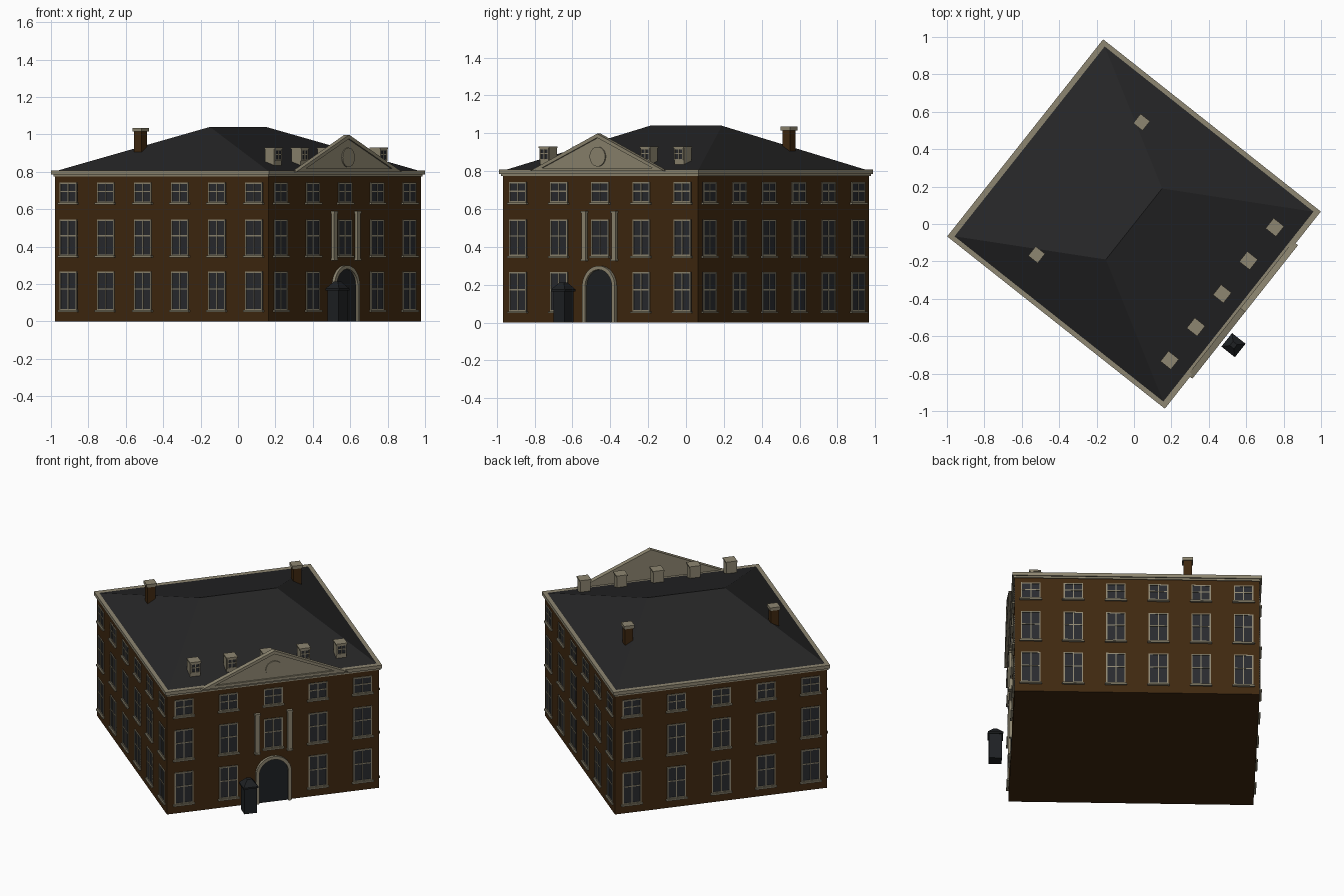
import bpy, bmesh, math
from mathutils import Matrix, Vector

if "Cube" in bpy.data.objects:
    bpy.data.objects.remove(bpy.data.objects["Cube"], do_unlink=True)


def material(name, r, g, b):
    m = bpy.data.materials.new(name)
    m.use_nodes = True
    m.diffuse_color = (r, g, b, 1)
    m.node_tree.nodes["Principled BSDF"].inputs["Base Color"].default_value = (r, g, b, 1)
    return m


BRICK = material("brown brick", 0.05, 0.021, 0.005)
STONE = material("cream stone", 0.27, 0.24, 0.165)
SLATE = material("dark slate", 0.019, 0.019, 0.02)
GLASS = material("dark glass", 0.022, 0.024, 0.028)
PAINT = material("black paint", 0.013, 0.015, 0.017)

# The building stands turned on its plot; +x is the entrance direction
TURN = math.radians(-38.35)
HU, HV = 0.728, 0.658        # half size of the walls
EAVE = 0.014
TOP = 0.808                  # top of the cornice


class Part:
    """Collects simple solids in a turned frame and makes one object."""

    def __init__(self, name, mat, angle=0.0):
        self.name, self.mat = name, mat
        self.bm = bmesh.new()
        self.frame = Matrix.Rotation(TURN + angle, 4, 'Z')

    def box(self, x, y, z):
        size = [b - a for a, b in (x, y, z)]
        mid = [(a + b) / 2 for a, b in (x, y, z)]
        bmesh.ops.create_cube(self.bm, size=1,
                              matrix=Matrix.Translation(mid) @ Matrix.Diagonal((*size, 1)))

    def prism(self, outline, x0, x1):
        """Extrude a (y, z) outline outward from x0 to x1."""
        face = self.bm.faces.new([self.bm.verts.new((x0, y, z)) for y, z in outline])
        new = bmesh.ops.extrude_face_region(self.bm, geom=[face])["geom"]
        bmesh.ops.translate(self.bm, vec=(x1 - x0, 0, 0),
                            verts=[v for v in new if isinstance(v, bmesh.types.BMVert)])

    def band(self, outer, inner, x0, x1):
        """Extrude the strip between two matching (y, z) lines."""
        for i in range(len(outer) - 1):
            self.prism([outer[i], outer[i + 1], inner[i + 1], inner[i]], x0, x1)

    def hull(self, points):
        verts = [self.bm.verts.new(p) for p in points]
        bmesh.ops.convex_hull(self.bm, input=verts)

    def done(self):
        bmesh.ops.recalc_face_normals(self.bm, faces=self.bm.faces)
        self.bm.transform(self.frame)
        mesh = bpy.data.meshes.new(self.name)
        self.bm.to_mesh(mesh)
        self.bm.free()
        mesh.materials.append(self.mat)
        obj = bpy.data.objects.new(self.name, mesh)
        bpy.context.collection.objects.link(obj)
        return obj


def rect(hx, hy, z):
    return [(sx * hx, sy * hy, z) for sx in (-1, 1) for sy in (-1, 1)]


def arch(r, spring, steps=20):
    curve = [(r * math.cos(math.pi * i / steps), spring + r * math.sin(math.pi * i / steps))
             for i in range(steps + 1)]
    return [(r, 0)] + curve + [(-r, 0)]


# Walls, cornice and hipped roof
walls = Part("brick_walls", BRICK)
walls.box((-HU, HU), (-HV, HV), (0, 0.79))
walls.done()

cornice = Part("cornice", STONE)
for out, z in ((0.006, (0.775, 0.786)), (EAVE, (0.786, TOP))):
    cornice.box((-HU - out, HU + out), (-HV - out, HV + out), z)
cornice.done()

roof = Part("hipped_roof", SLATE)
roof.hull(rect(HU - 0.004, HV - 0.004, TOP - 0.004) + [(0, -0.242, 1.04), (0, 0.242, 1.04)])
roof.done()


# Windows: glass plate, frame, crossing bars and sill
def window(glass, frame, sill, d, y, z0, z1, w):
    h, t = w / 2, 0.007
    glass.box((d - 0.01, d + 0.002), (y - h, y + h), (z0, z1))
    face = (d - 0.01, d + 0.006)
    for s in (-1, 1):
        frame.box(face, sorted((y + s * h, y + s * (h - t))), (z0, z1))
    frame.box(face, (y - 0.003, y + 0.003), (z0, z1))
    bar = z0 + (z1 - z0) * 0.55
    for a, b in ((z0, z0 + t), (z1 - t, z1), (bar - 0.003, bar + 0.003)):
        frame.box(face, (y - h, y + h), (a, b))
    if sill:
        frame.box((d - 0.01, d + 0.014), (y - h - 0.008, y + h + 0.008), (z0 - 0.01, z0))


ROWS = ((0.06, 0.267), (0.352, 0.545), (0.635, 0.742))
SIDES = (("entrance", 0, HU, 5, 0.277), ("left", 90, HV, 6, 0.253),
         ("rear", 180, HU, 5, 0.277), ("right", 270, HV, 6, 0.253))
for side, angle, dist, count, step in SIDES:
    glass = Part(side + "_window_glass", GLASS, math.radians(angle))
    frame = Part(side + "_window_frames", STONE, math.radians(angle))
    for i in range(count):
        y = (i - (count - 1) / 2) * step
        for row, (z0, z1) in enumerate(ROWS):
            if side == "entrance" and y == 0 and row == 0:
                continue
            window(glass, frame, True, dist, y, z0, z1, 0.116)
    glass.done()
    frame.done()

# Arched entrance door with stone surround
door = Part("entrance_door", PAINT)
door.prism(arch(0.09, 0.19), HU - 0.01, HU + 0.004)
door.done()
surround = Part("door_surround", STONE)
surround.band(arch(0.11, 0.19), arch(0.09, 0.19), HU - 0.01, HU + 0.018)
surround.done()

# Pilasters beside the middle window
pilasters = Part("pilasters", STONE)
for s in (-1, 1):
    y = s * 0.1
    pilasters.box((HU - 0.01, HU + 0.017), (y - 0.014, y + 0.014), (0.335, 0.58))
    for z in ((0.325, 0.337), (0.578, 0.59)):
        pilasters.box((HU - 0.01, HU + 0.021), (y - 0.017, y + 0.017), z)
pilasters.done()

# Pediment with raised edge and round medallion
outer = [(-0.455, 0.8), (0.455, 0.8), (0, 0.998), (-0.455, 0.8)]
inner = [(-0.37, 0.818), (0.37, 0.818), (0, 0.977), (-0.37, 0.818)]
pediment = Part("pediment", STONE)
pediment.prism(outer[:3], HU - 0.003, HU + 0.02)
pediment.band(outer, inner, HU, HU + 0.03)
pediment.done()
medallion = Part("medallion", STONE)
circle = [(math.cos(k * math.tau / 32), math.sin(k * math.tau / 32)) for k in range(32)]
medallion.prism([(0.052 * c, 0.877 + 0.052 * s) for c, s in circle], HU + 0.015, HU + 0.027)
medallion.done()

# Dormers along the entrance slope
dormers = Part("dormers", STONE)
dormer_glass = Part("dormer_glass", GLASS)
for i in range(-2, 3):
    y = i * 0.2265
    dormers.box((0.568, 0.63), (y - 0.032, y + 0.032), (0.835, 0.926))
    dormers.box((0.566, 0.637), (y - 0.035, y + 0.035), (0.922, 0.931))
    window(dormer_glass, dormers, False, 0.63, y, 0.858, 0.922, 0.06)
dormers.done()
dormer_glass.done()

# Chimneys with stone caps
stacks = Part("chimney_stacks", BRICK)
caps = Part("chimney_caps", STONE)
for s in (-1, 1):
    for part, h, z in ((stacks, 0.025, (0.86, 1.02)), (caps, 0.032, (1.015, 1.035))):
        part.box((-0.306 - h, -0.306 + h), (s * 0.452 - h, s * 0.452 + h), z)
stacks.done()
caps.done()

# Sentry box beside the door
sentry = Part("sentry_box", PAINT)
move = Vector((0.819, -0.178, 0))
sentry.box((move.x - 0.038, move.x + 0.038), (move.y - 0.038, move.y + 0.038), (0, 0.17))
sentry.hull([move + Vector(p) for p in
             rect(0.046, 0.046, 0.165) + rect(0.046, 0.046, 0.175) + rect(0.014, 0.014, 0.213)])
sentry.done()
